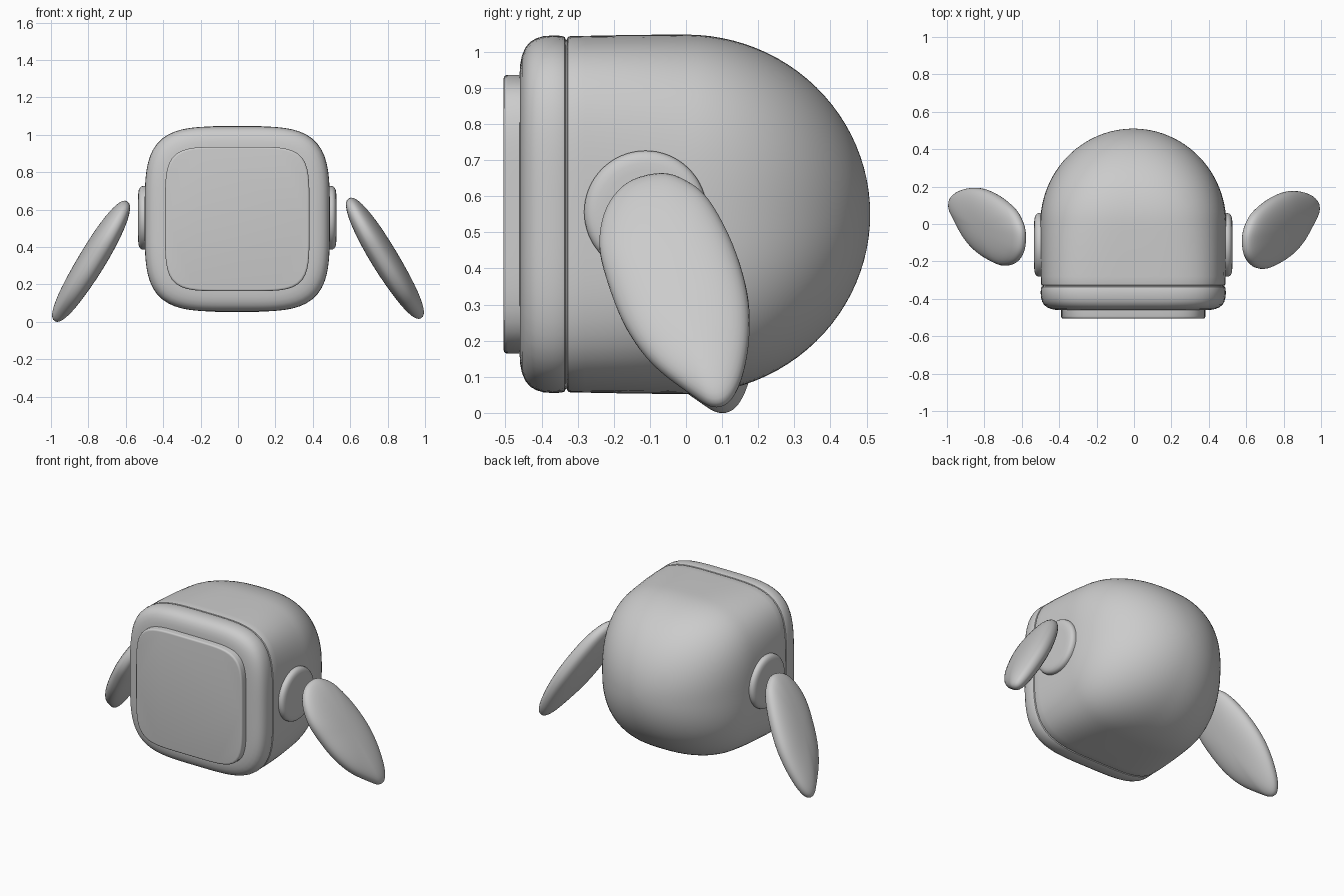
import bpy, bmesh, math
from math import sin, cos, pi

if "Cube" in bpy.data.objects:
    bpy.data.objects.remove(bpy.data.objects["Cube"])

CX, CZ = -0.004, 0.55      # head centre line


def finish(name, rings, cap=True, angle=40):
    """Skin a list of equal-length point rings and cap both ends."""
    bm = bmesh.new()
    vs = [[bm.verts.new(p) for p in r] for r in rings]
    n = len(rings[0])
    for a, b in zip(vs, vs[1:]):
        for i in range(n):
            j = (i + 1) % n
            bm.faces.new((a[i], a[j], b[j], b[i]))
    if cap:
        bm.faces.new(vs[0])
        bm.faces.new(vs[-1])
    bmesh.ops.recalc_face_normals(bm, faces=bm.faces)
    me = bpy.data.meshes.new(name)
    bm.to_mesh(me)
    bm.free()
    ob = bpy.data.objects.new(name, me)
    bpy.context.collection.objects.link(ob)
    bpy.context.view_layer.objects.active = ob
    ob.select_set(True)
    bpy.ops.object.shade_smooth_by_angle(angle=math.radians(angle))
    ob.select_set(False)
    return ob


def squircle(y, r, n, count=96):
    """Superellipse ring of half-size r and exponent n at depth y."""
    pts = []
    for i in range(count):
        t = 2 * pi * (i + 0.5) / count
        c, s = cos(t), sin(t)
        k = r / (abs(c) ** n + abs(s) ** n) ** (1 / n)
        pts.append((CX + k * c, y, CZ + k * s))
    return pts


# head shell: squarish at the front, melting into a round dome at the back
shell = [squircle(-0.33, 0.484, 4), squircle(-0.327, 0.491, 4)]
for i in range(8):
    y = -0.32 + 0.04 * i
    shell.append(squircle(y, 0.493 + 0.0045 * sin(pi / 2 * i / 8), 4 - 0.8 * (i / 8) ** 1.3))
for i in range(25):
    a = pi / 2 * min(i / 24, 0.995)
    shell.append(squircle(0.51 * sin(a), 0.4975 * cos(a), 3.2 - 1.1 * sin(a)))
finish("head_shell", shell)

# front rim with a rounded front edge and a thin seam behind it
rim = [(-0.32, 0.478), (-0.333, 0.484), (-0.336, 0.491), (-0.345, 0.494), (-0.37, 0.495),
       (-0.395, 0.493), (-0.415, 0.487), (-0.432, 0.477), (-0.445, 0.461),
       (-0.454, 0.44), (-0.459, 0.415), (-0.461, 0.385), (-0.461, 0.34)]
finish("face_rim", [squircle(y, r, 4) for y, r in rim])

# flat face panel
panel = [(-0.44, 0.386), (-0.494, 0.386), (-0.5, 0.3845), (-0.504, 0.381), (-0.505, 0.375)]
finish("face_panel", [squircle(y, r, 5.2) for y, r in panel])

# round side discs
disc = [(0.44, 0.17), (0.503, 0.17), (0.512, 0.168), (0.52, 0.162),
        (0.526, 0.151), (0.529, 0.136), (0.53, 0.115)]
for side, name in ((1, "right_side_disc"), (-1, "left_side_disc")):
    finish(name, [[(CX + side * x, -0.112 + r * cos(2 * pi * i / 64), 0.556 + r * sin(2 * pi * i / 64))
                   for i in range(64)] for x, r in disc])

# arm outline in (y, z), smoothed into a closed curve
OUT = [(-0.07, 0.66), (0.0, 0.64), (0.065, 0.585), (0.13, 0.465), (0.17, 0.33), (0.175, 0.21),
       (0.155, 0.1), (0.12, 0.035), (0.075, 0.02), (0.02, 0.05), (-0.09, 0.135), (-0.165, 0.235),
       (-0.215, 0.355), (-0.24, 0.465), (-0.22, 0.565), (-0.16, 0.635)]


def smooth_loop(p, steps=5):
    out, n = [], len(p)
    for i in range(n):
        a, b, c, d = (p[(i + k) % n] for k in (-1, 0, 1, 2))
        for s in range(steps):
            t = s / steps
            out.append(tuple(0.5 * (2 * b[k] + (c[k] - a[k]) * t
                             + (2 * a[k] - 5 * b[k] + 4 * c[k] - d[k]) * t * t
                             + (3 * b[k] - a[k] - 3 * c[k] + d[k]) * t ** 3) for k in (0, 1)))
    return out


# flattened pebble arms, leaning outward; the left one is mirrored and slightly shifted
outline = smooth_loop(OUT)
T, YC, ZC = 0.07, -0.025, 0.34
for side, name, dy, dz in ((1, "right_arm", 0, 0), (-1, "left_arm", 0.017, -0.016)):
    rings = []
    for j in range(25):
        a = pi * (0.01 + 0.98 * j / 24)
        s = sin(a) ** 0.85
        h = math.copysign(abs(cos(a)) ** 0.85, cos(a)) * T
        ring = []
        for y, z in outline:
            py, pz = YC + (y - YC) * s, ZC + (z - ZC) * s
            px = 0.785 + 0.58 * (ZC - pz) + 0.1 * py
            ring.append((side * (px + 0.86 * h), py - 0.08 * h + dy, pz + 0.5 * h + dz))
        rings.append(ring)
    finish(name, rings, angle=60)
